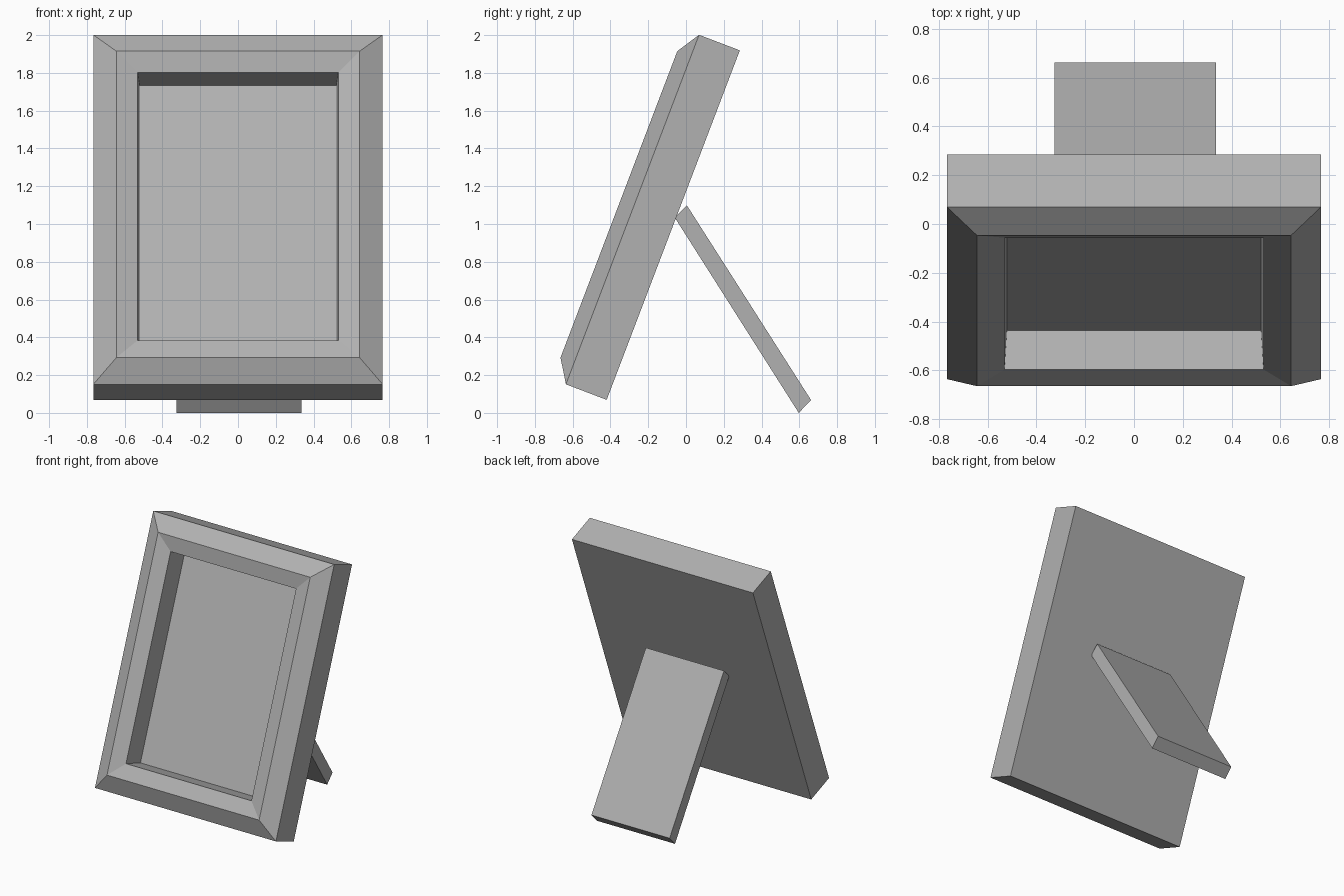
import bpy, bmesh, math
from mathutils import Matrix

if "Cube" in bpy.data.objects:
    bpy.data.objects.remove(bpy.data.objects["Cube"])

HALF_W, HEIGHT = 0.766, 1.98
TILT = math.atan2(0.705, 1.85)

grey = bpy.data.materials.new("dark_grey")
grey.diffuse_color = (0.44, 0.44, 0.44, 1)
grey.use_nodes = True
grey.node_tree.nodes["Principled BSDF"].inputs["Base Color"].default_value = grey.diffuse_color


def make_object(name, bm):
    bmesh.ops.recalc_face_normals(bm, faces=bm.faces)
    mesh = bpy.data.meshes.new(name)
    bm.to_mesh(mesh)
    bm.free()
    mesh.materials.append(grey)
    obj = bpy.data.objects.new(name, mesh)
    bpy.context.collection.objects.link(obj)
    return obj


# Picture frame: nested rectangles (side inset, end inset, depth), bridged
profile = [(0, 0, 0), (0, 0, 0.231), (0.122, 0.122, 0.308),
           (0.235, 0.232, 0.277), (0.245, 0.24, 0.108)]
bm = bmesh.new()
rings = []
for side, end, depth in profile:
    w = HALF_W - side
    corners = [(-w, end), (w, end), (w, HEIGHT - end), (-w, HEIGHT - end)]
    rings.append([bm.verts.new((x, -depth, z)) for x, z in corners])
for a, b in zip(rings, rings[1:]):
    for i in range(4):
        j = (i + 1) % 4
        bm.faces.new((a[i], a[j], b[j], b[i]))
bm.faces.new(rings[0])    # back board
bm.faces.new(rings[-1])   # recessed picture panel
bm.transform(Matrix.Translation((0, -0.42, 0.069)) @ Matrix.Rotation(-TILT, 4, 'X'))
make_object("picture_frame", bm)

# Easel leg: side profile extruded across the width
bm = bmesh.new()
outline = [(-0.06, 1.035), (0.005, 1.098), (0.662, 0.068), (0.597, 0.0)]
face = bm.faces.new([bm.verts.new((-0.325, y, z)) for y, z in outline])
ext = bmesh.ops.extrude_face_region(bm, geom=[face])
moved = [v for v in ext["geom"] if isinstance(v, bmesh.types.BMVert)]
bmesh.ops.translate(bm, verts=moved, vec=(0.662, 0, 0))
make_object("easel_leg", bm)
